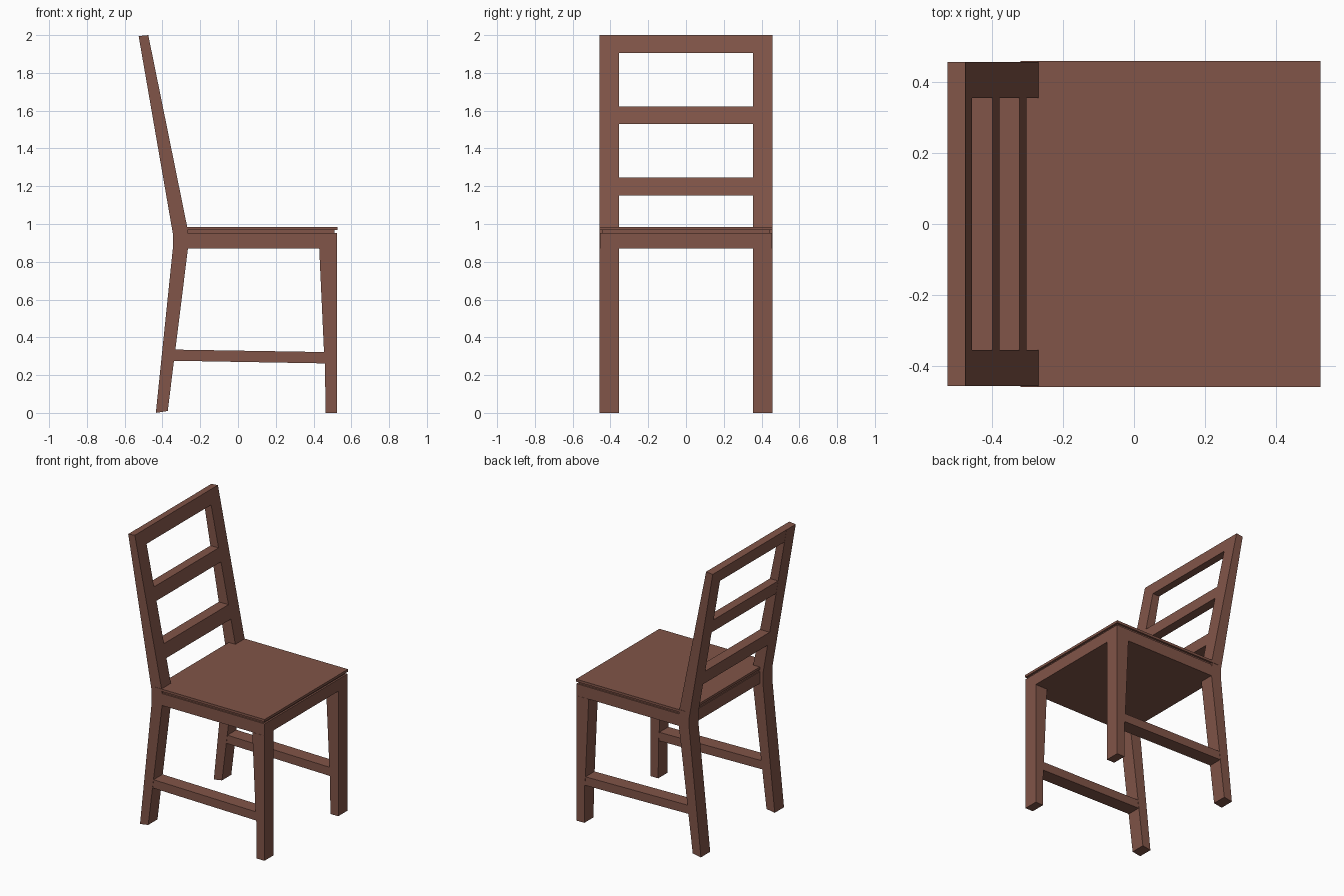
import bpy, bmesh

if "Cube" in bpy.data.objects:
    bpy.data.objects.remove(bpy.data.objects["Cube"])

wood = bpy.data.materials.new("brown_wood")
wood.diffuse_color = (0.22, 0.09, 0.065, 1)
wood.use_nodes = True
wood.node_tree.nodes["Principled BSDF"].inputs["Base Color"].default_value = wood.diffuse_color

OUT, INN = 0.457, 0.355   # outer and inner faces of the legs in y


def prism(name, profile, y0, y1):
    """Extrude an (x, z) profile from y0 to y1."""
    bm = bmesh.new()
    face = bm.faces.new([bm.verts.new((x, y0, z)) for x, z in profile])
    ext = bmesh.ops.extrude_face_region(bm, geom=[face])
    moved = [v for v in ext["geom"] if isinstance(v, bmesh.types.BMVert)]
    bmesh.ops.translate(bm, verts=moved, vec=(0, y1 - y0, 0))
    bmesh.ops.recalc_face_normals(bm, faces=bm.faces)
    mesh = bpy.data.meshes.new(name)
    bm.to_mesh(mesh)
    bm.free()
    mesh.materials.append(wood)
    obj = bpy.data.objects.new(name, mesh)
    bpy.context.collection.objects.link(obj)
    return obj


def rect(x0, x1, z0, z1):
    return [(x0, z0), (x1, z0), (x1, z1), (x0, z1)]


def front_x(z):
    return -0.268 + (z - 0.98) * (-0.475 + 0.268) / 1.02


def back_x(z):
    return -0.345 + (z - 0.95) * (-0.525 + 0.345) / 1.045


post = [(-0.435, 0), (-0.372, 0.01), (-0.265, 0.87), (-0.268, 0.98),
        (-0.475, 2.0), (-0.526, 1.995), (-0.345, 0.95), (-0.345, 0.87)]
leg = [(0.463, 0), (0.524, 0), (0.524, 0.87), (0.43, 0.87),
       (0.455, 0.33), (0.461, 0.25)]
stretcher = [(-0.34, 0.276), (0.46, 0.262), (0.457, 0.322), (-0.332, 0.335)]

# Back posts, front legs and side stretchers, one set per side
for side, s in (("left", -1), ("right", 1)):
    prism("back_post_" + side, post, s * INN, s * OUT)
    prism("front_leg_" + side, leg, s * INN, s * OUT)
    prism("stretcher_" + side, stretcher, s * (INN + 0.002), s * (OUT - 0.002))

# Backrest slats, flush with the leaning posts
for i, (z0, z1) in enumerate(((1.152, 1.247), (1.53, 1.622), (1.906, 2.0))):
    zb = min(z1, 1.995)
    prism(f"back_slat_{i + 1}",
          [(back_x(z0), z0), (front_x(z0), z0), (front_x(z1), z1), (back_x(zb), zb)],
          -INN, INN)

# Seat frame, recessed spacer and seat panel
prism("seat_frame", rect(-0.32, 0.524, 0.87, 0.953), -OUT + 0.001, OUT - 0.001)
prism("seat_spacer", rect(-0.315, 0.512, 0.953, 0.97), -OUT + 0.012, OUT - 0.012)
prism("seat", rect(-0.32, 0.526, 0.968, 0.985), -OUT - 0.002, OUT + 0.002)
